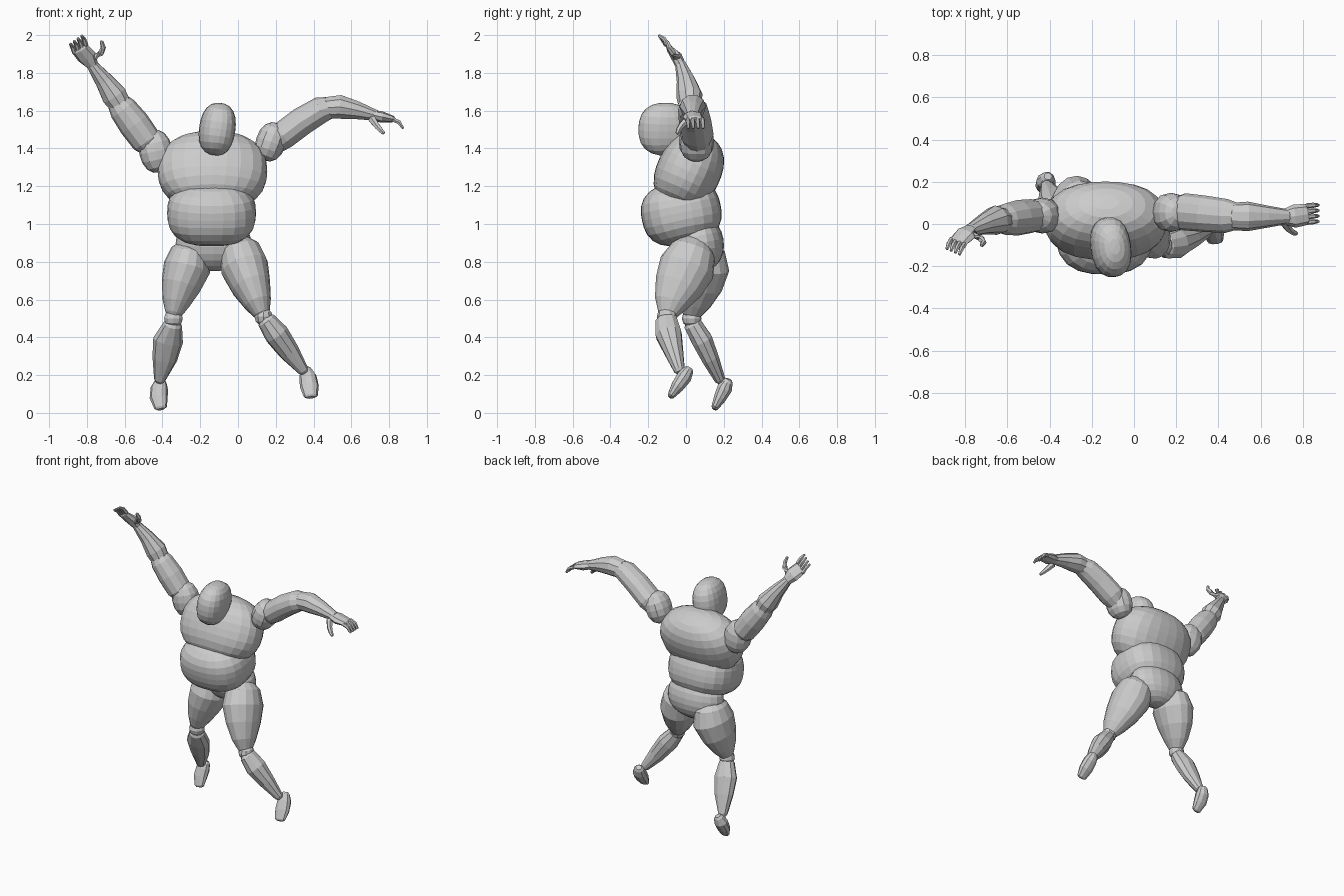
import bpy, bmesh
from math import sin, cos, pi, radians, copysign
from mathutils import Vector, Euler


def finish(bm, name):
    bmesh.ops.recalc_face_normals(bm, faces=bm.faces)
    mesh = bpy.data.meshes.new(name)
    bm.to_mesh(mesh)
    bm.free()
    ob = bpy.data.objects.new(name, mesh)
    bpy.context.collection.objects.link(ob)
    return ob


def blob(name, center, radii, rot=(0, 0, 0), power=2.0, segs=24, rings=14):
    """Rounded, slightly boxy ellipsoid."""
    bm = bmesh.new()
    bmesh.ops.create_uvsphere(bm, u_segments=segs, v_segments=rings, radius=1)
    turn = Euler([radians(a) for a in rot]).to_matrix()
    for v in bm.verts:
        d = v.co.normalized()
        n = sum(abs(c) ** power for c in d) ** (1 / power)
        v.co = Vector(center) + turn @ Vector([c / n * r for c, r in zip(d, radii)])
    return finish(bm, name)


def limb(name, rows, side=(1, 0, 0), sides=10):
    """Skin elliptical rings (x, y, z, half_width[, half_depth]) with domed ends."""
    pts = [(Vector(r[:3]), r[3], r[-1]) for r in rows]
    (p0, a0, b0), (p1, a1, b1) = pts[0], pts[-1]
    d0 = (p0 - pts[1][0]).normalized()
    d1 = (p1 - pts[-2][0]).normalized()
    pts = [(p0 + d0 * min(a0, b0) * .5, a0 * .6, b0 * .6)] + pts
    pts += [(p1 + d1 * min(a1, b1) * .5, a1 * .6, b1 * .6)]
    bm = bmesh.new()
    loops = []
    for i, (p, a, b) in enumerate(pts):
        t = (pts[min(i + 1, len(pts) - 1)][0] - pts[max(i - 1, 0)][0]).normalized()
        s = Vector(side)
        u = (s - t * s.dot(t)).normalized()
        v = t.cross(u)
        loops.append([bm.verts.new(p + u * a * cos(2 * pi * k / sides)
                                   + v * b * sin(2 * pi * k / sides)) for k in range(sides)])
    for la, lb in zip(loops, loops[1:]):
        for k in range(sides):
            m = (k + 1) % sides
            bm.faces.new((la[k], la[m], lb[m], lb[k]))
    bm.faces.new(loops[0][::-1])
    bm.faces.new(loops[-1])
    return finish(bm, name)


def fingers(name, knuckle, side, bend, tip, gap):
    """Four curled fingers side by side."""
    for k in range(4):
        base = Vector(knuckle) + Vector(side).normalized() * (k - 1.5) * gap
        limb(f"{name}_{k + 1}", [(*base, .013), (*(base + Vector(bend)), .012),
                                 (*(base + Vector(tip)), .008)], side, 6)


# Torso and head
blob("head", (-.11, -.11, 1.502), (.093, .143, .14), (0, 8, 8), 2.4, 20, 12)
blob("chest", (-.135, .015, 1.28), (.29, .17, .215), (-25, 0, 0), 2.35)
blob("belly", (-.14, -.025, 1.06), (.235, .212, .17), (12, 0, 0), 2.6)
blob("pelvis", (-.13, .075, .90), (.2, .125, .15), (10, 0, 0), 2.1, 20, 12)

# Left leg
limb("left_thigh", [(-.005, .055, .90, .07, .08), (.01, .04, .86, .11, .12),
                    (.035, .005, .77, .127, .15), (.07, -.04, .67, .105, .13),
                    (.105, -.08, .58, .073, .09), (.125, -.095, .525, .045, .055)], sides=16)
blob("left_knee", (.135, -.10, .51), (.05, .055, .05), segs=10, rings=6)
limb("left_calf", [(.15, -.105, .49, .05, .06), (.205, -.092, .416, .066, .072),
                   (.27, -.065, .325, .056, .052), (.345, -.035, .225, .03)])
limb("left_foot", [(.36, .012, .225, .032, .03), (.37, -.01, .19, .046, .042),
                   (.378, -.045, .14, .05, .036), (.385, -.08, .09, .038, .02)])

# Right leg
limb("right_thigh", [(-.25, .085, .89, .07, .08), (-.255, .085, .86, .10, .12),
                     (-.27, .08, .77, .125, .15), (-.303, .062, .67, .105, .13),
                     (-.328, .042, .58, .073, .09), (-.34, .028, .525, .045, .055)], sides=16)
blob("right_knee", (-.342, .03, .50), (.052, .052, .05), segs=10, rings=6)
limb("right_calf", [(-.345, .035, .47, .05, .05), (-.37, .085, .385, .08, .058),
                    (-.388, .13, .285, .066, .048), (-.415, .18, .175, .03)])
limb("right_foot", [(-.41, .22, .165, .032, .03), (-.417, .205, .13, .046, .042),
                    (-.42, .18, .08, .048, .035), (-.41, .153, .028, .034, .02)])

# Left arm
blob("left_shoulder", (.175, .055, 1.435), (.08, .093, .105), (0, 20, 0), 2.3, 12, 8)
limb("left_upper_arm", [(.19, .06, 1.425, .065, .06), (.24, .058, 1.47, .088, .075),
                        (.34, .048, 1.545, .086, .075), (.44, .038, 1.605, .08, .07),
                        (.50, .036, 1.62, .06, .055)], (0, 1, 0), 12)
limb("left_forearm", [(.47, .036, 1.615, .065, .06), (.54, .036, 1.62, .07, .066),
                      (.63, .035, 1.602, .053, .05), (.73, .035, 1.575, .035, .03)], (0, 1, 0))
limb("left_palm", [(.71, .035, 1.578, .036, .026), (.76, .037, 1.567, .055, .03),
                   (.82, .046, 1.555, .05, .018)], (0, 1, 0), 8)
fingers("left_finger", (.82, .048, 1.553), (0, 1, 0), (.032, .002, -.014), (.053, .003, -.045), .026)
limb("left_thumb", [(.71, .01, 1.555, .022), (.735, -.025, 1.52, .017),
                    (.755, -.04, 1.497, .014), (.77, -.045, 1.482, .01)], (0, 1, 0), 6)

# Right arm
blob("right_shoulder", (-.435, .04, 1.385), (.088, .085, .115), (0, -12, 0), 2.3, 12, 8)
limb("right_upper_arm", [(-.465, .04, 1.405, .06), (-.485, .038, 1.44, .08),
                         (-.55, .03, 1.53, .084), (-.61, .022, 1.61, .075),
                         (-.645, .02, 1.655, .055)], (0, 1, 0), 12)
limb("right_forearm", [(-.62, .02, 1.625, .06), (-.655, .018, 1.68, .07),
                       (-.71, .0, 1.76, .05), (-.775, -.028, 1.845, .03)], (0, 1, 0))
palm_side = (.7, -.3, .5)
limb("right_palm", [(-.77, -.028, 1.84, .032, .028), (-.80, -.05, 1.885, .052, .03),
                    (-.835, -.085, 1.925, .048, .018)], palm_side, 8)
fingers("right_finger", (-.835, -.085, 1.927), palm_side, (-.012, -.018, .032), (-.022, -.045, .048), .026)
limb("right_thumb", [(-.765, -.05, 1.88, .022), (-.725, -.07, 1.905, .017),
                     (-.713, -.088, 1.935, .014), (-.722, -.10, 1.965, .01)], palm_side, 6)
